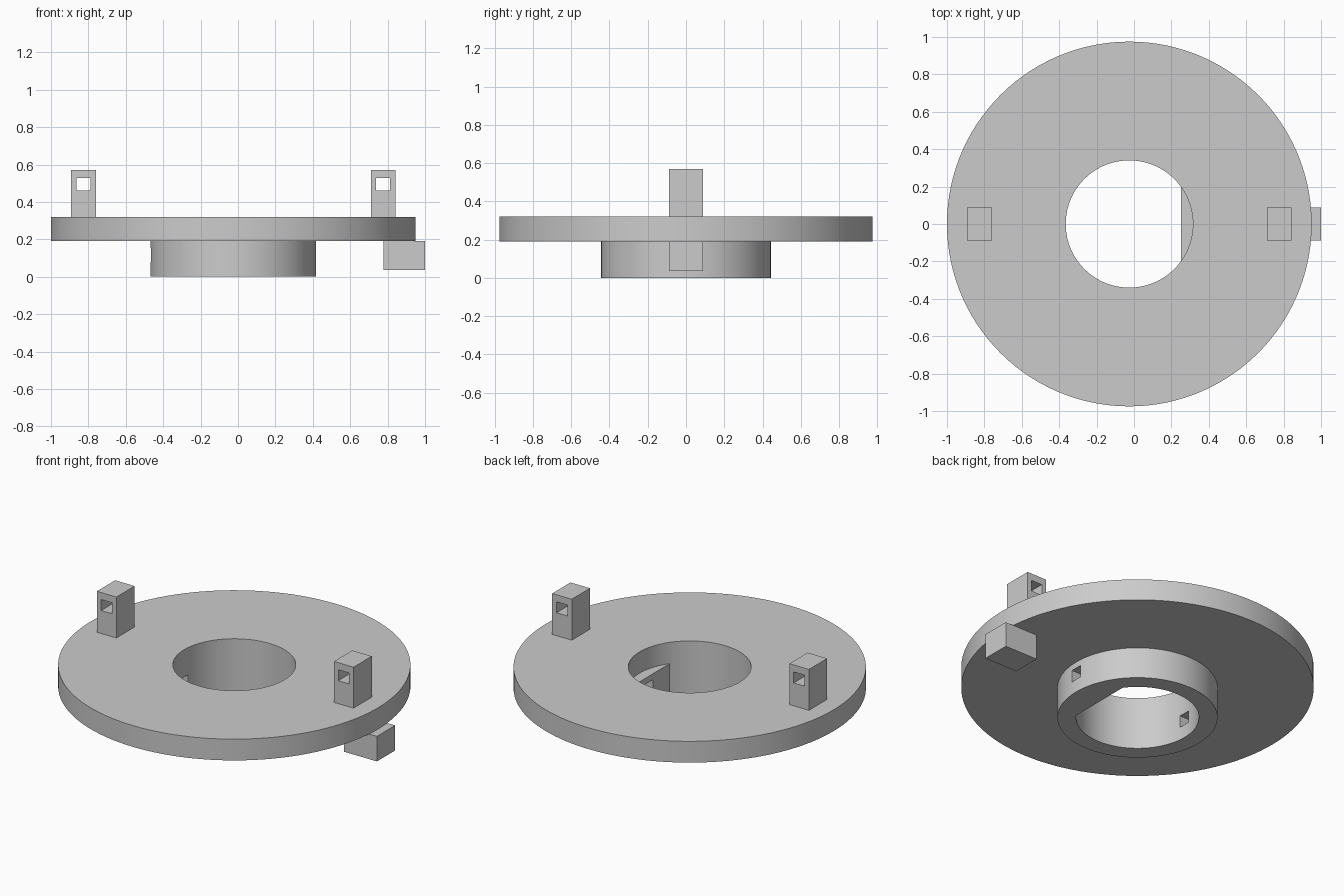
import bpy, bmesh, math

if "Cube" in bpy.data.objects:
    bpy.data.objects.remove(bpy.data.objects["Cube"])

CX = -0.025      # axis of the round parts
N = 120          # sides of the round parts

grey = bpy.data.materials.new("light grey")
grey.diffuse_color = (0.6, 0.6, 0.6, 1)
grey.use_nodes = True
grey.node_tree.nodes["Principled BSDF"].inputs["Base Color"].default_value = grey.diffuse_color


def finish(name, bm):
    bmesh.ops.recalc_face_normals(bm, faces=bm.faces)
    mesh = bpy.data.meshes.new(name)
    bm.to_mesh(mesh)
    bm.free()
    mesh.materials.append(grey)
    ob = bpy.data.objects.new(name, mesh)
    bpy.context.collection.objects.link(ob)
    return ob


def ring(name, outer, inner, z0, z1, flat=9):
    """Ring with a round bore, cut straight where the bore passes x = flat."""
    bm = bmesh.new()
    loops = []
    for r, z, lim in ((outer, z0, 9), (outer, z1, 9), (inner, z1, flat), (inner, z0, flat)):
        angles = [2 * math.pi * i / N for i in range(N)]
        loops.append([bm.verts.new((CX + min(r * math.cos(a), lim), r * math.sin(a), z))
                      for a in angles])
    for k in range(4):
        a, b = loops[k], loops[(k + 1) % 4]
        for i in range(N):
            j = (i + 1) % N
            bm.faces.new((a[i], a[j], b[j], b[i]))
    return finish(name, bm)


def box(name, x0, x1, y0, y1, z0, z1):
    bm = bmesh.new()
    bmesh.ops.create_cube(bm, size=1)
    for v in bm.verts:
        v.co = (x1 if v.co.x > 0 else x0, y1 if v.co.y > 0 else y0, z1 if v.co.z > 0 else z0)
    return finish(name, bm)


def cut(ob, cutter):
    mod = ob.modifiers.new("tunnel", 'BOOLEAN')
    mod.operation, mod.solver, mod.object = 'DIFFERENCE', 'EXACT', cutter
    bpy.context.view_layer.objects.active = ob
    bpy.ops.object.modifier_apply(modifier=mod.name)
    bpy.data.objects.remove(cutter)


def smooth(ob):
    bpy.ops.object.select_all(action='DESELECT')
    ob.select_set(True)
    bpy.context.view_layer.objects.active = ob
    bpy.ops.object.shade_smooth_by_angle(angle=math.radians(30))


# wide disc
smooth(ring("disc", 0.975, 0.34, 0.19, 0.32))

# hub below, with a flat in its bore and a square tunnel along x
hub = ring("hub", 0.443, 0.34, 0.0, 0.19, flat=0.275)
cut(hub, box("hub_cutter", -0.8, 0.8, -0.037, 0.037, 0.08, 0.153))
smooth(hub)

# two upright posts with square eyes along y
for side, x in (("left", -0.826), ("right", 0.776)):
    post = box(side + "_post", x - 0.066, x + 0.066, -0.088, 0.088, 0.32, 0.57)
    cut(post, box("post_cutter", x - 0.037, x + 0.037, -0.3, 0.3, 0.46, 0.527))

# block under the right edge
box("edge_block", 0.777, 1.0, -0.088, 0.088, 0.037, 0.19)
